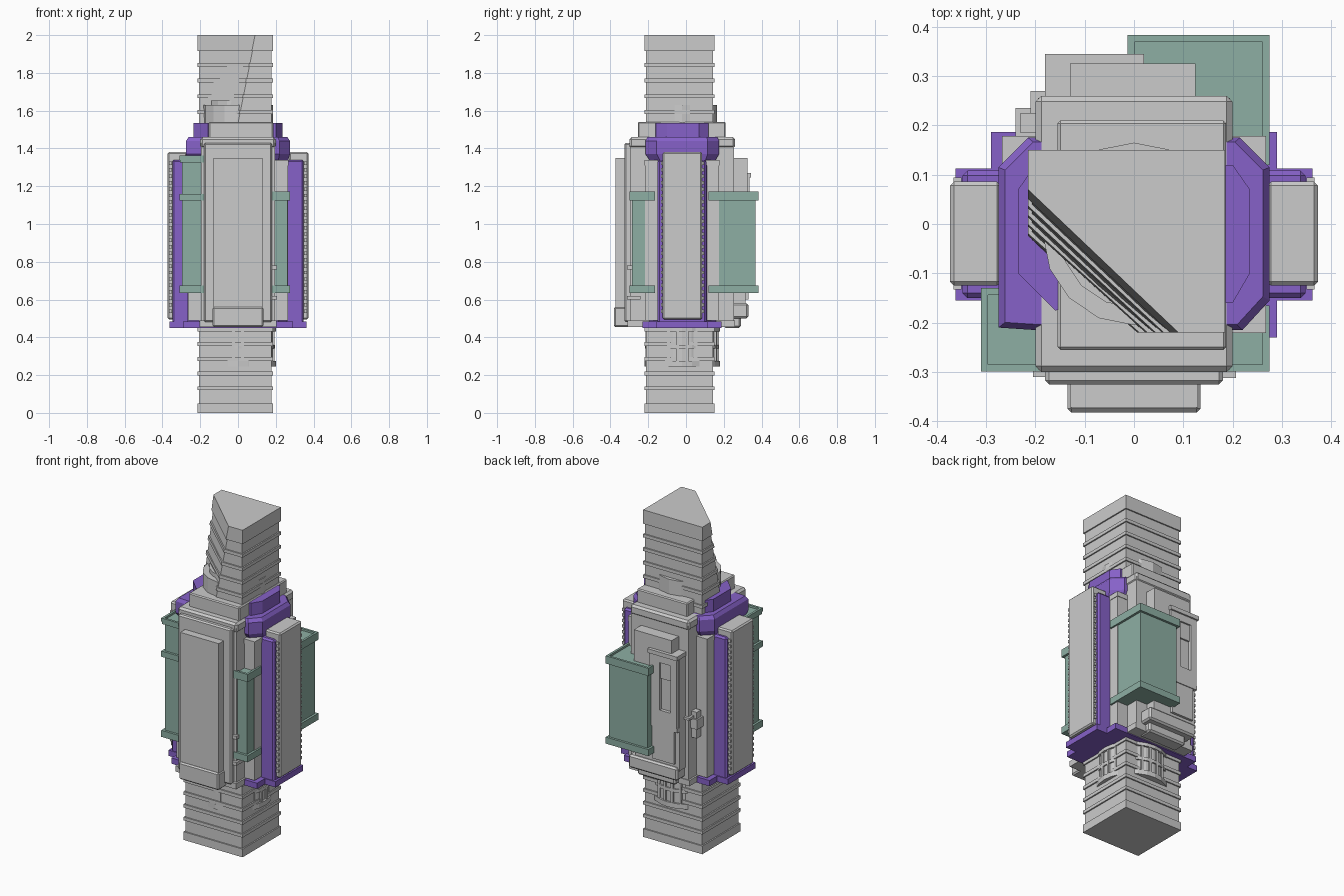
import bpy, bmesh, math

if "Cube" in bpy.data.objects:
    bpy.data.objects.remove(bpy.data.objects["Cube"])


def material(name, col):
    m = bpy.data.materials.new(name)
    m.diffuse_color = col
    m.use_nodes = True
    m.node_tree.nodes["Principled BSDF"].inputs["Base Color"].default_value = m.diffuse_color
    return m


PURPLE = material("purple", (0.24, 0.12, 0.58, 1))
GREEN = material("green", (0.27, 0.43, 0.37, 1))


def prism(bm, bottom, top, z0, z1):
    a = [bm.verts.new((x, y, z0)) for x, y in bottom]
    b = [bm.verts.new((x, y, z1)) for x, y in top]
    n = len(a)
    bm.faces.new(a[::-1])
    bm.faces.new(b)
    for i in range(n):
        j = (i + 1) % n
        bm.faces.new((a[i], a[j], b[j], b[i]))


def box(bm, x0, x1, y0, y1, z0, z1):
    p = [(x0, y0), (x1, y0), (x1, y1), (x0, y1)]
    prism(bm, p, p, z0, z1)


def finish(bm, name, mat=None, bevel=0):
    bmesh.ops.recalc_face_normals(bm, faces=bm.faces)
    me = bpy.data.meshes.new(name)
    bm.to_mesh(me)
    bm.free()
    ob = bpy.data.objects.new(name, me)
    bpy.context.collection.objects.link(ob)
    if mat:
        me.materials.append(mat)
    if bevel:
        b = ob.modifiers.new("bevel", "BEVEL")
        b.width, b.segments = bevel, 1
    return ob


def block(name, *dims, mat=None, bevel=0):
    bm = bmesh.new()
    box(bm, *dims)
    return finish(bm, name, mat, bevel)


def facade(bm, x0, x1, y0, y1, z0, z1, nx, ny, nz, d=0.008, bar=0.45):
    """Recessed core wrapped in floor bands and piers, leaving window openings."""
    box(bm, x0 + d, x1 - d, y0 + d, y1 - d, z0, z1)
    h = (z1 - z0) / nz
    for k in range(nz + 1):
        zc = z0 + k * h
        box(bm, x0, x1, y0, y1, max(z0, zc - h * bar / 2), min(z1, zc + h * bar / 2))
    for n, lo, hi, along_x in ((nx, x0, x1, True), (ny, y0, y1, False)):
        p = (hi - lo) / n if n else 0
        for k in range(n + 1 if n else 0):
            c = lo + k * p
            a, b = max(lo, c - p * bar / 2), min(hi, c + p * bar / 2)
            if along_x:
                box(bm, a, b, y0, y1, z0, z1)
            else:
                box(bm, x0, x1, a, b, z0, z1)


# square core tower: lower half with floor bands
X0, X1, Y0, Y1, IN = -0.215, 0.185, -0.22, 0.15, 0.008
bm = bmesh.new()
box(bm, X0 + IN, X1 - IN, Y0 + IN, Y1 - IN, 0, 0.5)
box(bm, X0, X1, Y0, Y1, 0, 0.05)
for k in range(5):
    z = 0.12 + 0.078 * k
    box(bm, X0, X1, Y0, Y1, z, z + 0.02)
finish(bm, "lower_tower")


# upper tower with a corner cut that widens toward the top
def cut_plan(z, i=0.0):
    s = (z - 1.6) / 0.4
    a, b = -0.02 + 0.09 * s, 0.01 + 0.08 * s
    return [(b + 0.41 * i, Y0 + i), (X1 - i, Y0 + i), (X1 - i, Y1 - i),
            (X0 + i, Y1 - i), (X0 + i, a + 0.41 * i)]


bm = bmesh.new()
prism(bm, cut_plan(1.45, IN), cut_plan(1.95, IN), 1.45, 1.95)
prism(bm, cut_plan(1.915), cut_plan(2.0), 1.915, 2.0)
for k in range(5):
    z = 1.50 + 0.083 * k
    prism(bm, cut_plan(z), cut_plan(z + 0.02), z, z + 0.02)
finish(bm, "upper_tower")


# round drums where the tower meets the station body
def ring(r, n=24):
    return [(r * math.cos(2 * math.pi * i / n), -0.02 + r * math.sin(2 * math.pi * i / n))
            for i in range(n)]


bm = bmesh.new()
for r, z0, z1 in ((0.188, 0.25, 0.46), (0.2, 0.245, 0.275), (0.196, 0.34, 0.36), (0.2, 0.43, 0.46)):
    prism(bm, ring(r), ring(r), z0, z1)
for i in range(24):
    t = 2 * math.pi * (i + 0.5) / 24
    x, y = 0.187 * math.cos(t), -0.02 + 0.187 * math.sin(t)
    box(bm, x - 0.008, x + 0.008, y - 0.008, y + 0.008, 0.26, 0.44)
finish(bm, "lower_drum")
bm = bmesh.new()
prism(bm, ring(0.185, 16), ring(0.185, 16), 1.5, 1.63)
prism(bm, ring(0.15, 16), ring(0.15, 16), 1.6, 1.655)
finish(bm, "upper_drum")

# main grey body, cornice and roof box
block("main_body", -0.195, 0.195, -0.295, 0.255, 0.455, 1.43)
block("main_cornice", -0.2, 0.2, -0.3, 0.26, 1.40, 1.46, bevel=0.012)
block("main_base", -0.205, 0.205, -0.31, 0.26, 0.455, 0.49)
block("roof_box", -0.155, 0.187, -0.255, 0.21, 1.45, 1.54, bevel=0.006)

# front bay with window grid
block("front_step", -0.18, 0.18, -0.325, -0.2, 0.48, 1.43, bevel=0.008)
bm = bmesh.new()
facade(bm, -0.13, 0.13, -0.372, -0.25, 0.50, 1.35, 6, 1, 16, bar=0.4)
finish(bm, "front_window_bay")
block("front_bay_base", -0.135, 0.135, -0.382, -0.25, 0.455, 0.56, bevel=0.008)
block("corner_ledge", 0.17, 0.207, -0.312, -0.24, 0.76, 0.78)
block("corner_ledge_low", 0.15, 0.207, -0.312, -0.24, 0.60, 0.62)

# rear bay: upper window block, framed panel and stepped underside
bm = bmesh.new()
facade(bm, -0.13, 0.125, 0.2, 0.325, 1.1, 1.32, 6, 3, 3)
box(bm, -0.13, 0.125, 0.2, 0.325, 1.31, 1.35)
finish(bm, "rear_window_block")
bm = bmesh.new()
box(bm, -0.175, 0.12, 0.2, 0.315, 0.56, 1.25)
for x0, x1, z0, z1 in ((-0.17, -0.13, 0.82, 1.25), (-0.055, 0.015, 0.82, 1.25),
                       (-0.17, 0.015, 1.2, 1.25), (-0.17, 0.015, 0.82, 0.91)):
    box(bm, x0, x1, 0.28, 0.335, z0, z1)
box(bm, -0.18, 0.02, 0.25, 0.345, 1.245, 1.27)
box(bm, -0.175, 0.018, 0.25, 0.335, 0.8, 0.825)
facade(bm, -0.15, 0.0, 0.27, 0.33, 0.6, 0.8, 5, 1, 4)
finish(bm, "rear_panel")
block("rear_step_upper", -0.17, 0.16, 0.2, 0.33, 0.50, 0.58, bevel=0.01)
block("rear_step_lower", -0.13, 0.13, 0.2, 0.29, 0.45, 0.51, bevel=0.01)
bm = bmesh.new()
box(bm, -0.24, -0.19, 0.175, 0.235, 0.80, 0.86)
box(bm, -0.23, -0.19, 0.185, 0.225, 0.74, 0.90)
box(bm, -0.21, -0.17, 0.21, 0.27, 0.86, 0.875)
finish(bm, "rear_corner_balcony")

# purple octagonal body, collar and stepped base
body = [(0.2, -0.215), (0.22, -0.215), (0.275, -0.155), (0.275, 0.115), (0.215, 0.175),
        (-0.215, 0.175), (-0.275, 0.115), (-0.275, -0.21), (-0.2, -0.215)]
collar = [(0.2, -0.16), (0.235, -0.10), (0.235, 0.07), (0.2, 0.12),
          (-0.2, 0.12), (-0.235, 0.07), (-0.235, -0.10), (-0.16, -0.175)]
shaft = [(x * 0.97, y * 0.9) for x, y in body]
bm = bmesh.new()
prism(bm, shaft, shaft, 0.46, 1.37)
prism(bm, shaft, body, 1.34, 1.37)
prism(bm, body, body, 1.37, 1.44)
prism(bm, body, [(x * 0.95, y * 0.95) for x, y in body], 1.44, 1.46)
prism(bm, collar, collar, 1.45, 1.535)
finish(bm, "purple_body", PURPLE)
bm = bmesh.new()
box(bm, -0.29, 0.29, -0.23, 0.187, 0.45, 0.485)
box(bm, -0.362, 0.362, -0.155, 0.113, 0.45, 0.485)
finish(bm, "purple_base", PURPLE)

# side wings, mirrored: purple pilasters, grey slab, ribbed columns
for s, side in ((1, "right"), (-1, "left")):
    def sx(a, b):
        return (a, b) if s > 0 else (-b, -a)
    block(side + "_purple_wing", *sx(0.25, 0.348), -0.15, 0.108, 0.47, 1.34, mat=PURPLE, bevel=0.01)
    block(side + "_wing_slab", *sx(0.27, 0.373), -0.125, 0.086, 0.495, 1.38, bevel=0.008)
    bm = bmesh.new()
    for k in range(24):
        z = 0.53 + k * 0.034
        for y in (-0.133, 0.078):
            box(bm, *sx(0.35, 0.366), y, y + 0.016, z, z + 0.018)
    finish(bm, side + "_wing_teeth")
    bm = bmesh.new()
    for y0, y1 in ((-0.218, -0.15), (0.11, 0.175)):
        facade(bm, *sx(0.19, 0.265), y0, y1, 0.49, 1.32, 3, 2, 22)
        box(bm, *sx(0.19, 0.268), y0 - 0.003, y1 + 0.003, 1.31, 1.34)
    finish(bm, side + "_ribbed_columns")


# green balcony blocks with window grids and overhanging rims
def green_block(name, x0, x1, y0, y1, nx, ny, tall=False):
    bm = bmesh.new()
    g = 0.014
    top = 1.36 if tall else 1.16
    facade(bm, x0 + g, x1 - g, y0 + g, y1 - g, 0.66, top - 0.02, nx, ny, 10 if tall else 7)
    levels = [(0.635, 0.675, 0), (1.125, 1.16, 0)]
    if tall:
        levels.append((1.325, 1.35, 0.003))
    for z0, z1, i in levels:
        box(bm, x0 + i, x1 - i, y0 + i, y1 - i, z0, z1)
    # raised parapet rim on the roof
    t = levels[-1][1]
    for a, b, c, d in ((x0, x1, y0, y0 + g), (x0, x1, y1 - g, y1),
                       (x0, x0 + g, y0, y1), (x1 - g, x1, y0, y1)):
        box(bm, a, b, c, d, t - 0.01, t + 0.012)
    finish(bm, name, GREEN)


green_block("rear_green_block", -0.013, 0.275, 0.12, 0.383, 6, 5)
green_block("front_right_green_block", 0.12, 0.275, -0.299, -0.165, 3, 3)
green_block("front_left_green_block", -0.31, -0.12, -0.299, -0.13, 4, 4, tall=True)
